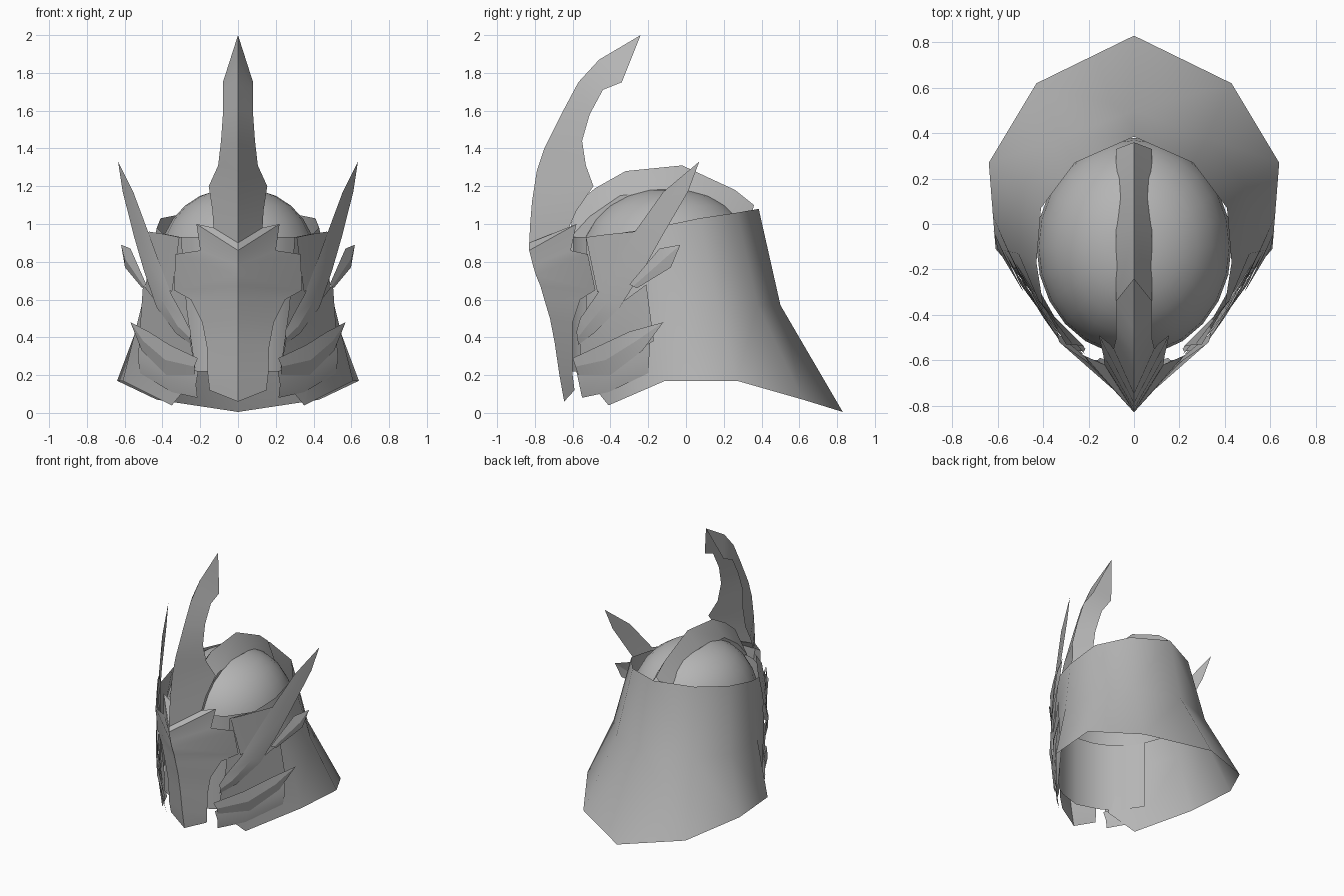
import bpy, bmesh, math

cube = bpy.data.objects.get("Cube")
if cube:
    bpy.data.objects.remove(cube, do_unlink=True)

steel = bpy.data.materials.new("grey steel")
steel.use_nodes = True
steel.diffuse_color = (0.46, 0.46, 0.46, 1)
steel.node_tree.nodes["Principled BSDF"].inputs["Base Color"].default_value = (0.46, 0.46, 0.46, 1)


def sheet(name, rows, mirror=True, smooth=25):
    """Skin a grid of points (rows of equal length), mirrored across x = 0."""
    bm = bmesh.new()
    grid = [[bm.verts.new(p) for p in row] for row in rows]
    for a, b in zip(grid, grid[1:]):
        for i in range(len(a) - 1):
            bm.faces.new((a[i], a[i + 1], b[i + 1], b[i]))
    if mirror:
        geom = bm.verts[:] + bm.edges[:] + bm.faces[:]
        dup = bmesh.ops.duplicate(bm, geom=geom)["geom"]
        new_faces = [g for g in dup if isinstance(g, bmesh.types.BMFace)]
        for v in [g for g in dup if isinstance(g, bmesh.types.BMVert)]:
            v.co.x *= -1
        bmesh.ops.reverse_faces(bm, faces=new_faces)
    bmesh.ops.remove_doubles(bm, verts=bm.verts[:], dist=0.0005)
    bmesh.ops.dissolve_degenerate(bm, edges=bm.edges[:], dist=0.0005)
    # turn the faces outward from the middle of the head
    bm.normal_update()
    out = sum(f.normal.x * f.calc_center_median().x + f.normal.y * f.calc_center_median().y
              for f in bm.faces)
    if out < 0:
        bmesh.ops.reverse_faces(bm, faces=bm.faces[:])
    me = bpy.data.meshes.new(name)
    bm.to_mesh(me)
    bm.free()
    ob = bpy.data.objects.new(name, me)
    bpy.context.collection.objects.link(ob)
    me.materials.append(steel)
    bpy.ops.object.select_all(action='DESELECT')
    ob.select_set(True)
    bpy.context.view_layer.objects.active = ob
    bpy.ops.object.shade_smooth_by_angle(angle=math.radians(smooth))


# Skull dome: upper part of a slightly squared ellipsoid
dome = []
for i in range(8):
    t = math.radians(90 * i / 7)
    r, h = math.cos(t) ** 0.9, math.sin(t) ** 0.9
    dome.append([(0.43 * r * math.cos(a), -0.1 + 0.48 * r * math.sin(a), 0.72 + 0.47 * h)
                 for a in (2 * math.pi * k / 24 for k in range(25))])
sheet("skull_dome", dome, mirror=False, smooth=40)

# Raised ridge over the dome: y, top z, shoulder z
ridge = [(0.36, 1.1, 0.98), (0.26, 1.18, 1.06), (-0.02, 1.31, 1.19),
         (-0.32, 1.28, 1.15), (-0.48, 1.19, 1.04), (-0.59, 1.1, 0.92)]
sheet("dome_ridge", [[(0, y, t), (0.08, y - 0.03, s), (0.08, y - 0.03, s - 0.1)]
                     for y, t, s in ridge])

# Flared neck guard: upper, middle and lower edge from back to cheek
sheet("neck_guard", [
    [(0, 0.385, 1.08), (0.26, 0.27, 1.06), (0.41, 0.07, 1.03), (0.43, -0.17, 0.98),
     (0.40, -0.36, 0.95), (0.30, -0.53, 0.93)],
    [(0, 0.5, 0.57), (0.32, 0.38, 0.57), (0.49, 0.17, 0.57), (0.51, -0.13, 0.57),
     (0.42, -0.34, 0.57), (0.27, -0.53, 0.55)],
    [(0, 0.83, 0.005), (0.43, 0.62, 0.07), (0.64, 0.27, 0.17), (0.61, -0.11, 0.17),
     (0.35, -0.41, 0.04), (0.22, -0.54, 0.2)]], smooth=50)

# Inner mask closing the eye openings behind the face plate
sheet("inner_mask", [[(0, -0.62, z), (0.16, -0.57, z), (0.26, -0.51, z), (0.38, -0.34, z)]
                     for z in (0.93, 0.55, 0.22)], smooth=40)

# Face plate and horn: ridge (y, z) and side edge (x, y, z)
face = [
    ((-0.24, 2.0), (0, -0.24, 2.0)),
    ((-0.46, 1.87), (0.08, -0.34, 1.75)),
    ((-0.57, 1.75), (0.08, -0.44, 1.71)),
    ((-0.65, 1.6), (0.08, -0.51, 1.58)),
    ((-0.75, 1.4), (0.09, -0.55, 1.44)),
    ((-0.79, 1.28), (0.105, -0.53, 1.31)),
    ((-0.815, 1.12), (0.155, -0.49, 1.2)),
    ((-0.825, 1.0), (0.135, -0.58, 1.07)),
    ((-0.83, 0.9), (0.13, -0.62, 0.98)),
    ((-0.83, 0.86), (0.22, -0.58, 1.0)),
    ((-0.81, 0.78), (0.2, -0.61, 0.86)),
    ((-0.795, 0.73), (0.33, -0.52, 0.84)),
    ((-0.77, 0.67), (0.34, -0.48, 0.65)),
    ((-0.75, 0.6), (0.25, -0.56, 0.6)),
    ((-0.72, 0.5), (0.19, -0.6, 0.48)),
    ((-0.695, 0.37), (0.165, -0.6, 0.35)),
    ((-0.67, 0.2), (0.16, -0.6, 0.2)),
    ((-0.645, 0.06), (0.15, -0.59, 0.12))]
sheet("face_plate_and_horn", [[(0, *r), e] for r, e in face], smooth=20)

# Plan outline of the cheeks: (y, x)
PLAN = [(-0.82, 0.0), (-0.53, 0.31), (-0.33, 0.44), (-0.1, 0.56), (0.07, 0.63)]


def on_cheek(y, z, lift):
    for (y0, x0), (y1, x1) in zip(PLAN, PLAN[1:]):
        if y <= y1:
            break
    x = x0 + (x1 - x0) * (y - y0) / (y1 - y0)
    tuck = 0.2 * max(0, 0.5 - z) * min(1, max(0, (-y - 0.2) / 0.35))
    return (x - tuck + lift, y, z)


def blade(name, upper, lower, lift, crown=0.02):
    """Blade between two (y, z) edges, with a crowned centre line."""
    rows = []
    for (ya, za), (yb, zb) in zip(upper, lower):
        rows.append([on_cheek(ya, za, lift),
                     on_cheek((ya + yb) / 2, (za + zb) / 2, lift + crown * min(1, abs(za - zb) * 8)),
                     on_cheek(yb, zb, lift)])
    sheet(name, rows, smooth=15)


# Cheek armour, sweeping up and back
blade("temple_plate",
      [(-0.53, 0.93), (-0.42, 0.945), (-0.27, 0.96)],
      [(-0.47, 0.64), (-0.36, 0.7), (-0.2, 0.85)], 0.0, 0.0)
blade("long_cheek_blade",
      [(-0.58, 0.43), (-0.56, 0.5), (-0.47, 0.63), (-0.36, 0.82), (-0.27, 0.96), (-0.12, 1.17), (0.07, 1.33)],
      [(-0.57, 0.36), (-0.49, 0.42), (-0.35, 0.56), (-0.23, 0.75), (-0.13, 0.93), (0.01, 1.17), (0.07, 1.33)],
      0.005, 0.015)
blade("short_cheek_spike",
      [(-0.3, 0.68), (-0.14, 0.87), (-0.03, 0.89)],
      [(-0.26, 0.66), (-0.08, 0.77), (-0.03, 0.89)], 0.03)
blade("cheek_plate",
      [(-0.56, 0.4), (-0.4, 0.54), (-0.21, 0.68)],
      [(-0.56, 0.24), (-0.38, 0.28), (-0.17, 0.38)], 0.0, 0.0)
blade("lower_cheek_blade",
      [(-0.6, 0.29), (-0.45, 0.36), (-0.3, 0.43), (-0.12, 0.48)],
      [(-0.57, 0.2), (-0.4, 0.2), (-0.23, 0.33), (-0.12, 0.48)], 0.02, 0.015)
blade("jaw_plate",
      [(-0.58, 0.22), (-0.4, 0.28), (-0.19, 0.37)],
      [(-0.55, 0.08), (-0.41, 0.11), (-0.2, 0.21)], 0.01, 0.01)
